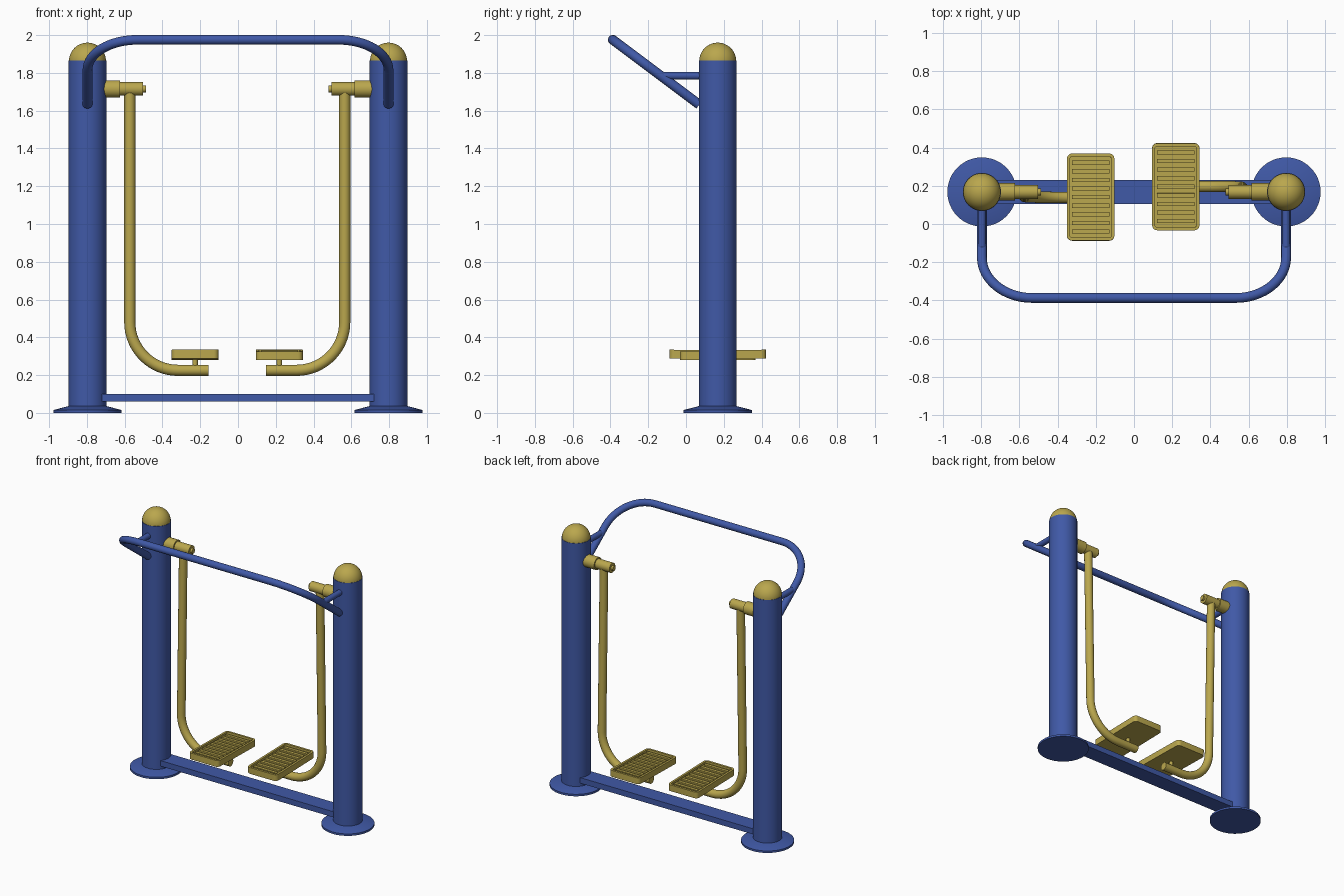
import bpy, bmesh, math
from mathutils import Matrix, Vector

if "Cube" in bpy.data.objects:
    bpy.data.objects.remove(bpy.data.objects["Cube"])

PX, PY = 0.797, 0.168      # post position
AX = -0.004                # small sideways offset of the swinging parts
PIVOT = Vector((0, PY, 1.715))


def material(name, col):
    m = bpy.data.materials.new(name)
    m.diffuse_color = (*col, 1)
    m.use_nodes = True
    m.node_tree.nodes["Principled BSDF"].inputs["Base Color"].default_value = m.diffuse_color
    return m


BLUE = material("blue paint", (0.051, 0.1, 0.385))
GOLD = material("mustard paint", (0.49, 0.385, 0.075))


def finish(name, bm, mat, matrix=None):
    bmesh.ops.recalc_face_normals(bm, faces=bm.faces)
    if matrix is not None:
        bm.transform(matrix)
    me = bpy.data.meshes.new(name)
    bm.to_mesh(me)
    bm.free()
    me.materials.append(mat)
    ob = bpy.data.objects.new(name, me)
    bpy.context.collection.objects.link(ob)
    bpy.context.view_layer.objects.active = ob
    ob.select_set(True)
    bpy.ops.object.shade_smooth_by_angle(angle=math.radians(35))
    ob.select_set(False)
    return ob


def lathe(name, profile, mat, matrix, n=48):
    """Spin (radius, height) points around z; ends are closed on the axis."""
    bm = bmesh.new()
    vs = [bm.verts.new((r, 0, z)) for r, z in profile]
    es = [bm.edges.new(p) for p in zip(vs, vs[1:])]
    bmesh.ops.spin(bm, geom=vs + es, cent=(0, 0, 0), axis=(0, 0, 1),
                   angle=2 * math.pi, steps=n, use_duplicate=False)
    bmesh.ops.remove_doubles(bm, verts=bm.verts, dist=1e-5)
    return finish(name, bm, mat, matrix)


def tube(name, pts, r, mat, matrix=None, n=24):
    """Sweep a circle along a planar path."""
    pts = [Vector(p) for p in pts]
    bm = bmesh.new()
    normal = Vector((0, 0, 0))
    for i in range(1, len(pts) - 1):
        normal += (pts[i] - pts[i - 1]).cross(pts[i + 1] - pts[i])
    if normal.length < 1e-6:
        normal = (pts[1] - pts[0]).orthogonal()
    normal.normalize()
    rings = []
    for i, p in enumerate(pts):
        t = (pts[min(i + 1, len(pts) - 1)] - pts[max(i - 1, 0)]).normalized()
        side = t.cross(normal)
        rings.append([bm.verts.new(p + r * (math.cos(a) * normal + math.sin(a) * side))
                      for a in (2 * math.pi * k / n for k in range(n))])
    for a, b in zip(rings, rings[1:]):
        for k in range(n):
            bm.faces.new((a[k], a[(k + 1) % n], b[(k + 1) % n], b[k]))
    bm.faces.new(rings[0])
    bm.faces.new(rings[-1])
    return finish(name, bm, mat, matrix)


def add_box(bm, c, s):
    bmesh.ops.create_cube(bm, size=1, matrix=Matrix.Translation(c) @ Matrix.Diagonal((*s, 1)))


def arc(cx, cy, r, a0, a1, n=16):
    return [(cx + r * math.cos(a), cy + r * math.sin(a))
            for a in (math.radians(a0 + (a1 - a0) * i / n) for i in range(n + 1))]


for s, side in ((-1, "left"), (1, "right")):
    at = Matrix.Translation((s * PX, PY, 0))
    # post, foot flange and domed cap
    lathe(side + "_post", [(0, 0.01), (0.1, 0.01), (0.1, 1.865), (0, 1.865)], BLUE, at)
    lathe(side + "_foot_flange", [(0, 0), (0.181, 0), (0.181, 0.015), (0.1, 0.036), (0, 0.036)], BLUE, at)
    lathe(side + "_post_cap", [(0, 1.862)] + arc(0, 1.862, 0.098, 0, 90), GOLD, at)
    # short brace from post to handle bar
    tube(side + "_handle_brace", [(s * PX, -0.13, 1.785), (s * PX, PY, 1.785)], 0.021, BLUE)

    # swing assembly, rotated slightly about the pivot axis
    swing = (Matrix.Translation((AX, 0, 0)) @ Matrix.Translation(PIVOT)
             @ Matrix.Rotation(s * 0.0195, 4, 'X') @ Matrix.Translation(-PIVOT))
    axis = Matrix.Translation((AX, PY, PIVOT.z)) @ Matrix.Rotation(s * math.pi / 2, 4, 'Y')
    lathe(side + "_pivot_mount", [(0, 0.62), (0.046, 0.62), (0.046, 0.73), (0, 0.73)], GOLD, axis, 32)
    lathe(side + "_pivot_sleeve", [(0, 0.5), (0.036, 0.5), (0.036, 0.63), (0, 0.63)], GOLD, axis, 32)
    lathe(side + "_pivot_bolt", [(0, 0.484), (0.018, 0.484), (0.018, 0.51), (0, 0.51)], GOLD, axis, 24)
    # swing arm
    path = [(0.569, 1.7), (0.569, 0.8)] + arc(0.314, 0.48, 0.255, 0, -90) + [(0.153, 0.225)]
    tube(side + "_swing_arm", [(s * x, PY, z) for x, z in path], 0.0295, GOLD, swing)
    # pedal stem
    tube(side + "_pedal_stem", [(s * 0.223, PY, 0.235), (s * 0.223, PY, 0.29)], 0.014, GOLD, swing, 16)
    # pedal tray with rounded corners, sunken floor and cross ribs
    hx, hy, cr = 0.124, 0.228, 0.026
    outline = []
    for i, (u, v) in enumerate(((1, 1), (-1, 1), (-1, -1), (1, -1))):
        outline += arc(u * (hx - cr), v * (hy - cr), cr, 90 * i, 90 * i + 90, 6)
    bm = bmesh.new()
    base = bm.faces.new([bm.verts.new((x, y, 0.283)) for x, y in outline])
    ext = bmesh.ops.extrude_face_region(bm, geom=[base], use_keep_orig=True)["geom"]
    bmesh.ops.translate(bm, vec=(0, 0, 0.047), verts=[g for g in ext if isinstance(g, bmesh.types.BMVert)])
    top = [g for g in ext if isinstance(g, bmesh.types.BMFace)][0]
    bmesh.ops.recalc_face_normals(bm, faces=bm.faces)
    bmesh.ops.inset_region(bm, faces=[top], thickness=0.016)
    floor = bmesh.ops.extrude_discrete_faces(bm, faces=[top])["faces"][0]
    bmesh.ops.translate(bm, vec=(0, 0, -0.016), verts=floor.verts)
    for k in range(9):
        add_box(bm, (0, (k - 4) * 0.045, 0.318), (0.195, 0.022, 0.014))
    finish(side + "_pedal", bm, GOLD, swing @ Matrix.Translation((s * 0.223, PY, 0)))

# bottom crossbeam
bm = bmesh.new()
add_box(bm, (0, PY, 0.08), (1.45, 0.126, 0.042))
finish("bottom_crossbeam", bm, BLUE)

# tilted handle bar: drawn flat in (x, distance along slope), then sloped
R, L = 0.265, 0.572
half = [(PX, 0), (PX, 0.15)] + arc(PX - R, L - R, R, 0, 90)
flat = half + [(-x, d) for x, d in reversed(half)]
tube("handle_bar", [(x, 0.07 - 0.8 * d, 1.632 + 0.6 * d) for x, d in flat], 0.0255, BLUE)
